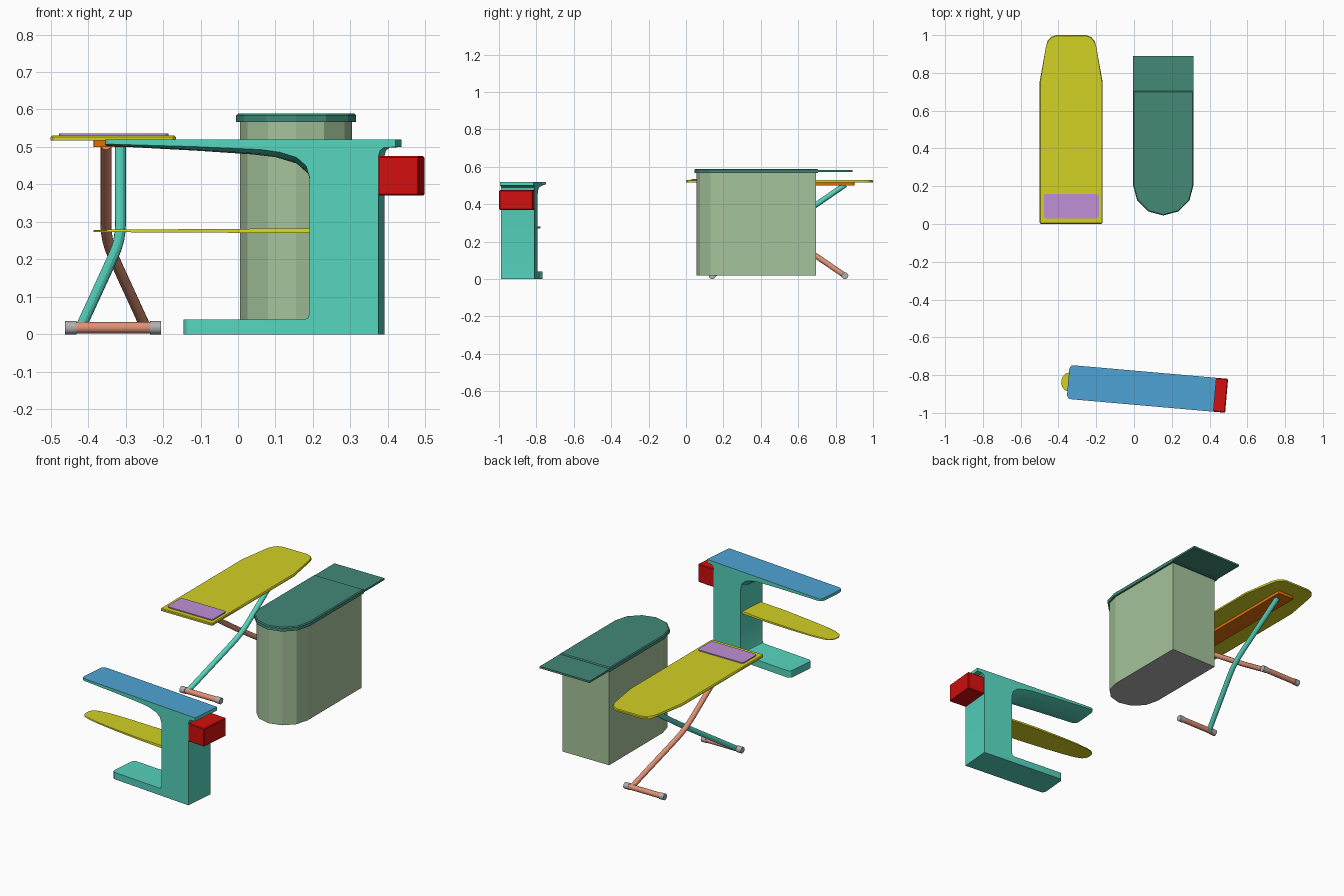
import bpy, bmesh, math
from mathutils import Vector, Matrix

if "Cube" in bpy.data.objects:
    bpy.data.objects.remove(bpy.data.objects["Cube"])


def lin(c):
    c /= 255
    return c / 12.92 if c <= 0.04045 else ((c + 0.055) / 1.055) ** 2.4


def material(name, r, g, b):
    m = bpy.data.materials.new(name)
    m.diffuse_color = (lin(r), lin(g), lin(b), 1)
    m.use_nodes = True
    m.node_tree.nodes["Principled BSDF"].inputs["Base Color"].default_value = m.diffuse_color
    return m


TEAL = material("teal", 86, 212, 190)
BLUE = material("sky_blue", 79, 163, 213)
YELLOW = material("mustard_yellow", 211, 209, 35)
RED = material("red", 211, 14, 14)
LILAC = material("lilac", 192, 144, 215)
PINE = material("pine_green", 67, 137, 119)
SAGE = material("sage_green", 165, 195, 155)
SALMON = material("salmon", 223, 145, 117)
ORANGE = material("orange", 222, 112, 10)
GREY = material("grey", 176, 176, 176)


def finish(name, bm, mats, smooth=True):
    bmesh.ops.recalc_face_normals(bm, faces=bm.faces)
    me = bpy.data.meshes.new(name)
    bm.to_mesh(me)
    bm.free()
    for m in mats:
        me.materials.append(m)
    ob = bpy.data.objects.new(name, me)
    bpy.context.collection.objects.link(ob)
    if smooth:
        bpy.ops.object.select_all(action='DESELECT')
        bpy.context.view_layer.objects.active = ob
        ob.select_set(True)
        bpy.ops.object.shade_smooth_by_angle(angle=math.radians(28))
    return ob


def prism(name, pts, z0, z1, mats, bevel=0, bottom_index=0, smooth=True):
    """Upright prism over an outline; optional bevel round the top rim."""
    bm = bmesh.new()
    lo = [bm.verts.new((x, y, z0)) for x, y in pts]
    hi = [bm.verts.new((x, y, z1)) for x, y in pts]
    bm.faces.new(lo[::-1]).material_index = bottom_index
    bm.faces.new(hi)
    n = len(pts)
    for i in range(n):
        j = (i + 1) % n
        bm.faces.new((lo[i], lo[j], hi[j], hi[i]))
    if bevel:
        top = set(hi)
        rim = [e for e in bm.edges if e.verts[0] in top and e.verts[1] in top]
        bmesh.ops.bevel(bm, geom=rim, offset=bevel, segments=1, affect='EDGES')
    return finish(name, bm, mats, smooth)


def round_rect(x0, x1, y0, y1, r):
    pts = []
    for cx, cy, a in ((x0 + r, y0 + r, 180), (x1 - r, y0 + r, 270),
                      (x1 - r, y1 - r, 0), (x0 + r, y1 - r, 90)):
        for k in range(4):
            t = math.radians(a + 30 * k)
            pts.append((cx + r * math.cos(t), cy + r * math.sin(t)))
    return pts


def rod(name, x0, x1, y, z, r, mat):
    bm = bmesh.new()
    bmesh.ops.create_cone(
        bm, cap_ends=True, segments=16, radius1=r, radius2=r, depth=x1 - x0,
        matrix=Matrix.Translation(((x0 + x1) / 2, y, z)) @ Matrix.Rotation(math.pi / 2, 4, 'Y'))
    return finish(name, bm, [mat])


def tube(name, path, r, mat, sides=12):
    bm = bmesh.new()
    rings = []
    for i, p in enumerate(path):
        d = (path[min(i + 1, len(path) - 1)] - path[max(i - 1, 0)]).normalized()
        a = d.cross(Vector((1, 0, 0))).normalized()
        b = d.cross(a)
        rings.append([bm.verts.new(p + r * (a * math.cos(t) + b * math.sin(t)))
                      for t in (2 * math.pi * k / sides for k in range(sides))])
    for p, q in zip(rings, rings[1:]):
        for k in range(sides):
            m = (k + 1) % sides
            bm.faces.new((p[k], p[m], q[m], q[k]))
    bm.faces.new(rings[0])
    bm.faces.new(rings[-1])
    return finish(name, bm, [mat])


# --- Ironing board ---
CX = -0.333
side = [(0.160, 0.0), (0.167, 0.008), (0.167, 0.75), (0.133, 0.94),
        (0.124, 0.97), (0.106, 0.99), (0.08, 1.0)]
outline = [(CX + x, y) for x, y in side] + [(CX - x, y) for x, y in reversed(side)]
prism("board_top", outline, 0.517, 0.53, [YELLOW], bevel=0.004)
prism("iron_rest", round_rect(-0.477, -0.186, 0.03, 0.16, 0.015), 0.529, 0.536, [LILAC])
prism("under_rail", round_rect(CX - 0.052, CX + 0.052, 0.1, 0.9, 0.005), 0.5, 0.518, [ORANGE])

# bent crossing legs, each with a foot bar and end caps
bend = [(0.0195, 0.505), (0.0195, 0.30), (0.0185, 0.275), (0.015, 0.252),
        (0.009, 0.23), (0.0, 0.208), (-0.018, 0.168), (-0.086, 0.02)]
for label, sx, foot_y, top_y, mat in (("front", 1, 0.14, 0.845, TEAL),
                                      ("rear", -1, 0.85, 0.145, SALMON)):
    path = [Vector((CX + sx * dx, foot_y + (top_y - foot_y) * (z - 0.018) / 0.482, z))
            for dx, z in bend]
    tube(label + "_foot_leg", path, 0.0145, mat)
    rod(label + "_foot_bar", -0.435, -0.231, foot_y, 0.018, 0.0155, SALMON)
    rod(label + "_foot_cap_left", -0.461, -0.431, foot_y, 0.018, 0.018, GREY)
    rod(label + "_foot_cap_right", -0.235, -0.205, foot_y, 0.018, 0.018, GREY)


# --- Cabinet with rounded front ---
def u_shape(r, back):
    arc = [math.pi + math.pi * k / 6 for k in range(7)]
    return [(0.155 + r * math.cos(t), 0.205 + r * math.sin(t)) for t in arc] + \
        [(0.155 + r, back), (0.155 - r, back)]


prism("cabinet_body", u_shape(0.149, 0.695), 0.018, 0.57, [SAGE, GREY],
      bottom_index=1, smooth=False)
prism("cabinet_lid", u_shape(0.16, 0.705), 0.566, 0.589, [PINE], bevel=0.005, smooth=False)
prism("cabinet_flap", [(-0.005, 0.70), (0.315, 0.70), (0.315, 0.89), (-0.005, 0.89)],
      0.572, 0.583, [PINE], smooth=False)

# --- Press, slightly turned ---
press = []
fixed = [(-0.39, 0.52), (0.39, 0.52), (0.39, 0.5), (0.358, 0.498), (0.348, 0.49),
         (0.344, 0.475), (0.344, 0), (-0.18, 0), (-0.18, 0.04), (0.145, 0.04),
         (0.155, 0.044), (0.159, 0.055)]
under_edge = [(0.159, 0.42), (0.15, 0.45), (0.125, 0.472), (0.08, 0.486),
              (0.03, 0.493), (-0.15, 0.501), (-0.39, 0.508)]
under_mid = [(0.159, 0.40), (0.153, 0.425), (0.12, 0.455), (0.06, 0.473),
             (0.0, 0.48), (-0.15, 0.49), (-0.39, 0.503)]
bm = bmesh.new()
slices = []
for v, w in ((-0.09, 0), (-0.06, 0.75), (-0.03, 0.95), (0, 1),
             (0.03, 0.95), (0.06, 0.75), (0.09, 0)):
    under = [(a[0] + (b[0] - a[0]) * w, a[1] + (b[1] - a[1]) * w)
             for a, b in zip(under_edge, under_mid)]
    slices.append([bm.verts.new((u, v, z)) for u, z in fixed + under])
n = len(slices[0])
for p, q in zip(slices, slices[1:]):
    for i in range(n):
        j = (i + 1) % n
        bm.faces.new((p[i], p[j], q[j], q[i]))
bm.faces.new(slices[0])
bm.faces.new(slices[-1])
# round the free corners of the arm and the base
corners = [e for e in bm.edges
           if all(abs(abs(v.co.y) - 0.09) < 1e-4 and v.co.x < -0.17 for v in e.verts)
           and abs(e.verts[0].co.x - e.verts[1].co.x) < 1e-4]
bmesh.ops.bevel(bm, geom=corners, offset=0.022, segments=3, profile=0.5, affect='EDGES')
bmesh.ops.recalc_face_normals(bm, faces=bm.faces)
for f in bm.faces:
    if f.normal.z > 0.9 and f.calc_center_median().z > 0.515:
        f.material_index = 1
press.append(finish("press_frame", bm, [TEAL, BLUE]))

# red control box behind the column
bm = bmesh.new()
bmesh.ops.create_cube(bm, size=1, matrix=Matrix.Translation((0.397, 0, 0.423))
                      @ Matrix.Diagonal((0.11, 0.18, 0.105, 1)))
bmesh.ops.bevel(bm, geom=bm.edges[:], offset=0.004, segments=1, affect='EDGES')
press.append(finish("control_box", bm, [RED], smooth=False))

# tapered sleeve board
half = [(0.165, 0.08), (0.0, 0.08), (-0.18, 0.073), (-0.3, 0.065), (-0.37, 0.056),
        (-0.405, 0.044), (-0.42, 0.028), (-0.426, 0.01)]
shape = half + [(u, -v) for u, v in reversed(half)]
sleeve = prism("sleeve_board", shape, 0.27, 0.283, [YELLOW], bevel=0.003)
for v in sleeve.data.vertices:
    k = (v.co.x + 0.426) / 0.591
    v.co.z = 0.2755 + (v.co.z - 0.2755) * (0.45 + 0.55 * k)
press.append(sleeve)

for ob in press:
    ob.location = (0.04, -0.87, 0)
    ob.rotation_euler = (0, 0, math.radians(-5))
